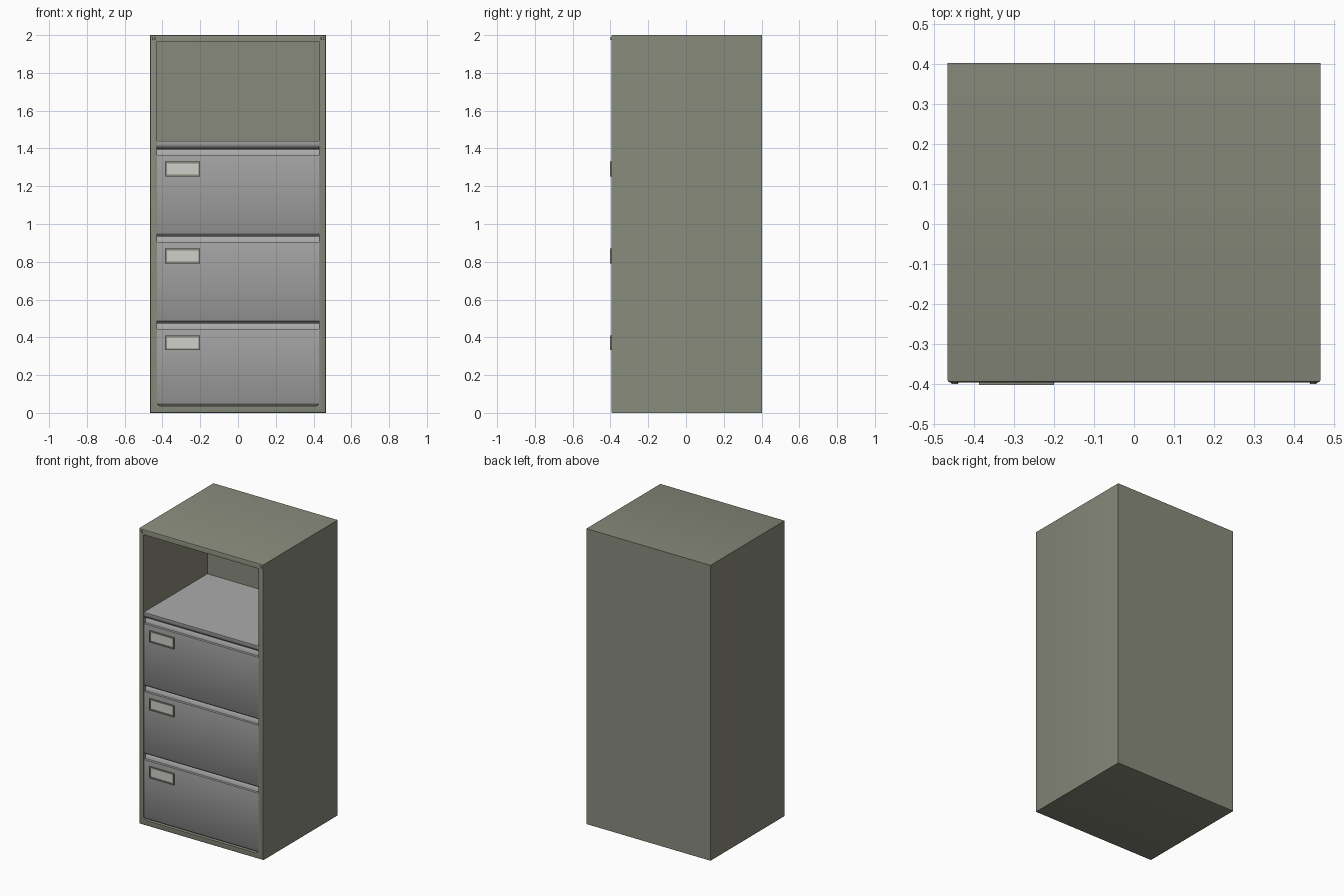
import bpy, bmesh, math
from mathutils import Matrix, Vector

if "Cube" in bpy.data.objects:
    bpy.data.objects.remove(bpy.data.objects["Cube"])


def material(name, rgb):
    m = bpy.data.materials.new(name)
    m.diffuse_color = (*rgb, 1.0)
    m.use_nodes = True
    m.node_tree.nodes["Principled BSDF"].inputs["Base Color"].default_value = m.diffuse_color
    return m


OLIVE = material("olive grey paint", (0.25, 0.255, 0.2))
GREY = material("drawer grey", (0.41, 0.41, 0.41))
CARD = material("label card", (0.62, 0.62, 0.6))

HALF_W, FRONT, BACK = 0.465, -0.395, 0.402
INNER_W, INNER_BACK, RIM = 0.43, 0.287, 0.035


def finish(name, bm, mat, angle=50):
    bmesh.ops.recalc_face_normals(bm, faces=bm.faces)
    for f in bm.faces:
        f.smooth = True
    for e in bm.edges:
        e.smooth = e.calc_face_angle(math.pi) < math.radians(angle)
    me = bpy.data.meshes.new(name)
    bm.to_mesh(me)
    bm.free()
    me.materials.append(mat)
    ob = bpy.data.objects.new(name, me)
    bpy.context.collection.objects.link(ob)
    return ob


def box(lo, hi):
    bm = bmesh.new()
    lo, hi = Vector(lo), Vector(hi)
    bmesh.ops.create_cube(bm, size=1, matrix=Matrix.Translation((lo + hi) / 2)
                          @ Matrix.Diagonal((*(hi - lo), 1)))
    return bm


def front_face(bm):
    return min(bm.faces, key=lambda f: f.calc_center_median().y)


def recess(bm, rim, depth):
    """Inset the front face and push it back."""
    f = front_face(bm)
    bmesh.ops.inset_region(bm, faces=[f], thickness=rim, use_even_offset=True)
    r = bmesh.ops.extrude_discrete_faces(bm, faces=[f])
    bmesh.ops.translate(bm, verts=r["faces"][0].verts, vec=(0, depth, 0))


def profile_x(name, pts, half, mat):
    """Extrude a (y, z) outline along x."""
    bm = bmesh.new()
    f = bm.faces.new([bm.verts.new((-half, y, z)) for y, z in pts])
    r = bmesh.ops.extrude_face_region(bm, geom=[f])
    bmesh.ops.translate(bm, vec=(2 * half, 0, 0),
                        verts=[v for v in r["geom"] if isinstance(v, bmesh.types.BMVert)])
    return finish(name, bm, mat)


# Cabinet shell with a softened front rim and a deep opening
bm = box((-HALF_W, FRONT, 0), (HALF_W, BACK, 2))
rim_edges = list(front_face(bm).edges)
bmesh.ops.bevel(bm, geom=rim_edges, offset=0.006, segments=2, profile=0.5, affect='EDGES')
recess(bm, RIM - 0.006, INNER_BACK - FRONT)
finish("cabinet_body", bm, OLIVE, 30)

# Fillets in the lower corners of the opening
for side in (-1, 1):
    bm = bmesh.new()
    r = 0.025
    pts = [(INNER_W, RIM)] + [
        (INNER_W - r + r * math.sin(a), RIM + r - r * math.cos(a))
        for a in (i * math.pi / 8 for i in range(5))]
    f = bm.faces.new([bm.verts.new((side * x, FRONT - 0.0005, z)) for x, z in pts])
    g = bmesh.ops.extrude_face_region(bm, geom=[f])
    bmesh.ops.translate(bm, vec=(0, 0.03, 0),
                        verts=[v for v in g["geom"] if isinstance(v, bmesh.types.BMVert)])
    finish("corner_fillet", bm, OLIVE)

# Shelf with a rolled front lip
lip = FRONT + 0.001
profile_x("shelf", [(INNER_BACK, 1.44), (lip, 1.44), (lip, 1.42), (lip + 0.01, 1.404),
                    (lip + 0.03, 1.398), (INNER_BACK, 1.398)], INNER_W, GREY)

# Three drawers: front panel, finger recess on top, rolled bottom edge
for i, (z0, z1) in enumerate([(0.038, 0.474), (0.478, 0.934), (0.938, 1.394)], 1):
    profile_x(f"drawer_front_{i}", [
        (lip, z1 - 0.03), (lip, z0 + 0.016), (lip + 0.01, z0 + 0.004), (lip + 0.03, z0),
        (lip + 0.07, z0), (lip + 0.07, z1), (lip + 0.024, z1), (lip + 0.018, z1 - 0.008),
        (lip + 0.016, z1 - 0.03)], INNER_W - 0.002, GREY)
    # Label holder and its card
    top = z1 - 0.064
    bm = box((-0.387, -0.402, top - 0.078), (-0.2, -0.39, top))
    recess(bm, 0.009, 0.005)
    finish(f"label_holder_{i}", bm, OLIVE)
    finish(f"label_card_{i}", box((-0.377, -0.399, top - 0.068), (-0.21, -0.396, top - 0.01)), CARD)

# Small studs in the top corners of the rim
for side in (-1, 1):
    bm = bmesh.new()
    bmesh.ops.create_cone(bm, cap_ends=True, segments=16, radius1=0.01, radius2=0.008, depth=0.006,
                          matrix=Matrix.Translation((side * 0.447, -0.396, 1.982))
                          @ Matrix.Rotation(math.pi / 2, 4, 'X'))
    finish("corner_stud", bm, OLIVE)
